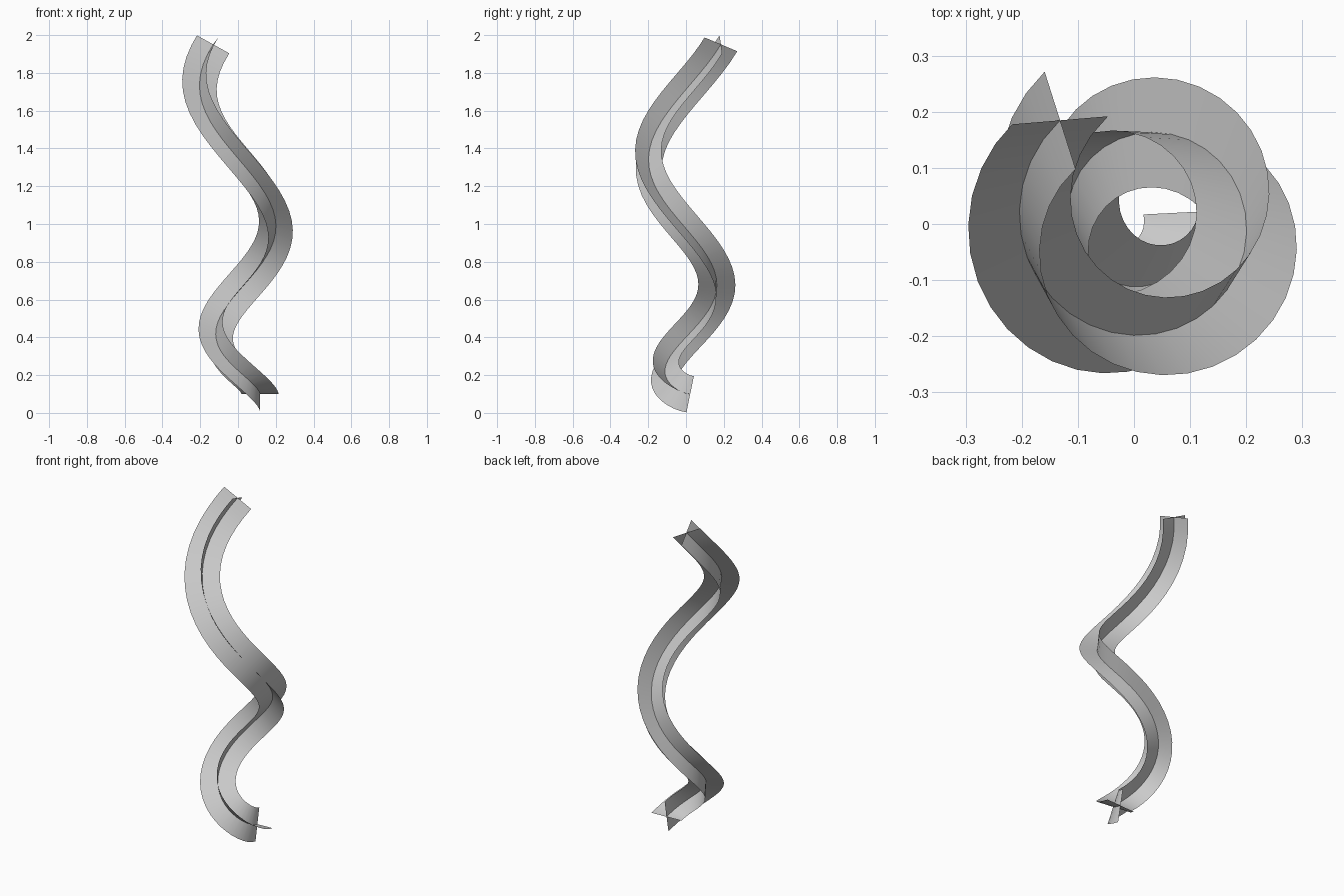
import bpy
import math
from mathutils import Vector, Quaternion

if "Cube" in bpy.data.objects:
    bpy.data.objects.remove(bpy.data.objects["Cube"])

SEGS = 52          # stations along the spiral
HALF = 0.098       # half width of each ribbon


# Widening, steepening clockwise spiral used as the sweep path
def path(t):
    a = math.radians(-590 * t - 3 * math.sin(math.pi * t))
    r = 0.095 + 0.141 * t
    cy = 0.004 + 0.018 * math.exp(-t / 0.06)
    return Vector((0.02 + r * math.cos(a), cy + r * math.sin(a), 0.099 + 1.852 * t ** 1.5))


pts = [path(i / SEGS) for i in range(SEGS + 1)]
tans = [(pts[min(i + 1, SEGS)] - pts[max(i - 1, 0)]).normalized() for i in range(SEGS + 1)]
tans[0] = Vector((0.05, -0.98, 0.2)).normalized()
tans[-1] = Vector((0.40, 0.46, 0.79)).normalized()

# Minimum-twist frames carried along the path
u = Vector((1, 0.05, 0)).normalized()
sides = []
for i, t in enumerate(tans):
    if i:
        u = tans[i - 1].rotation_difference(t) @ u
    u = (u - t * u.dot(t)).normalized()
    sides.append(u.copy())

# Small even correction so the top end of the cross lines up (quarter-turn symmetric)
goal = Vector((0.17, 0.014, -0.095))
t = tans[-1]
fix = math.atan2(t.dot(u.cross(goal)), u.dot(goal))
fix = (fix + math.pi / 4) % (math.pi / 2) - math.pi / 4


# One flat ribbon swept along the path, turned by a given angle
def ribbon(name, turn):
    verts = []
    for i, (p, t, s) in enumerate(zip(pts, tans, sides)):
        d = Quaternion(t, turn + fix * i / SEGS) @ s * HALF
        verts += [p - d, p + d]
    faces = [(2 * i, 2 * i + 1, 2 * i + 3, 2 * i + 2) for i in range(SEGS)]
    me = bpy.data.meshes.new(name)
    me.from_pydata(verts, [], faces)
    me.shade_smooth()
    ob = bpy.data.objects.new(name, me)
    bpy.context.collection.objects.link(ob)


# Two crossing ribbons form the plus-shaped section
ribbon("first_ribbon", 0)
ribbon("second_ribbon", math.pi / 2)
